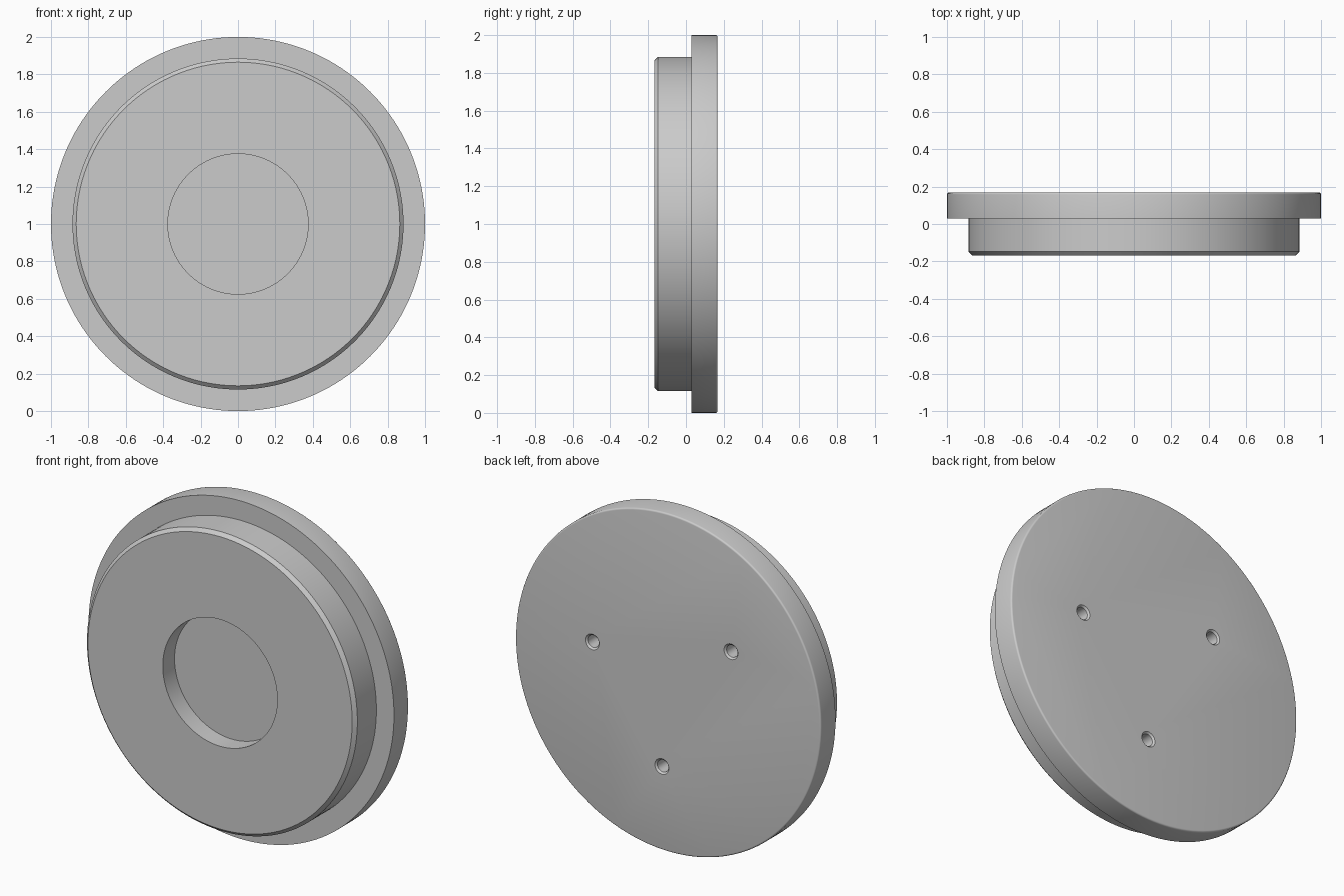
import bpy, bmesh
from math import sin, cos, pi, radians

cube = bpy.data.objects.get("Cube")
if cube:
    bpy.data.objects.remove(cube)

metal = bpy.data.materials.new("plain grey")
metal.use_nodes = True
grey = (0.6, 0.6, 0.6, 1)
metal.diffuse_color = grey
metal.node_tree.nodes["Principled BSDF"].inputs["Base Color"].default_value = grey


def lathe(name, profile, cx, cz, sides):
    """Turn (radius, y) points about a y-parallel axis, capping both ends."""
    bm = bmesh.new()
    rings = []
    for r, y in profile:
        rings.append([bm.verts.new((cx + r * cos(2 * pi * i / sides), y,
                                    cz + r * sin(2 * pi * i / sides)))
                      for i in range(sides)])
    for a, b in zip(rings, rings[1:]):
        for i in range(sides):
            j = (i + 1) % sides
            bm.faces.new((a[i], a[j], b[j], b[i]))
    bm.faces.new(rings[0])
    bm.faces.new(rings[-1])
    bmesh.ops.recalc_face_normals(bm, faces=bm.faces)
    mesh = bpy.data.meshes.new(name)
    bm.to_mesh(mesh)
    bm.free()
    mesh.materials.append(metal)
    obj = bpy.data.objects.new(name, mesh)
    bpy.context.collection.objects.link(obj)
    return obj


# Stepped disc: recess floor, recess wall, chamfered hub, flange, rounded rear rim
front, step, back, rim = -0.168, 0.03, 0.168, 0.01
rear_edge = [(1 - rim + rim * cos(t * pi / 8), back - rim + rim * sin(t * pi / 8))
             for t in range(5)]
disc = lathe("flanged_disc",
             [(0.375, front + 0.11), (0.375, front), (0.865, front),
              (0.885, front + 0.02), (0.885, step), (1, step)] + rear_edge,
             0, 1, 160)

# Three countersunk blind holes in the rear face
drills = []
for angle in (12.5, 144.5, -85.5):
    a = radians(angle)
    drills.append(lathe("hole_cutter",
                        [(0.036, back - 0.1), (0.036, back - 0.01),
                         (0.046, back), (0.046, back + 0.05)],
                        0.507 * cos(a), 1 + 0.507 * sin(a), 32))

bpy.ops.object.select_all(action='DESELECT')
bpy.context.view_layer.objects.active = disc
disc.select_set(True)
for drill in drills:
    drill.hide_render = True
    cut = disc.modifiers.new("hole", 'BOOLEAN')
    cut.operation = 'DIFFERENCE'
    cut.solver = 'EXACT'
    cut.object = drill
    bpy.ops.object.modifier_apply(modifier=cut.name)
    bpy.data.objects.remove(drill)

bpy.ops.object.shade_smooth_by_angle(angle=radians(30))
